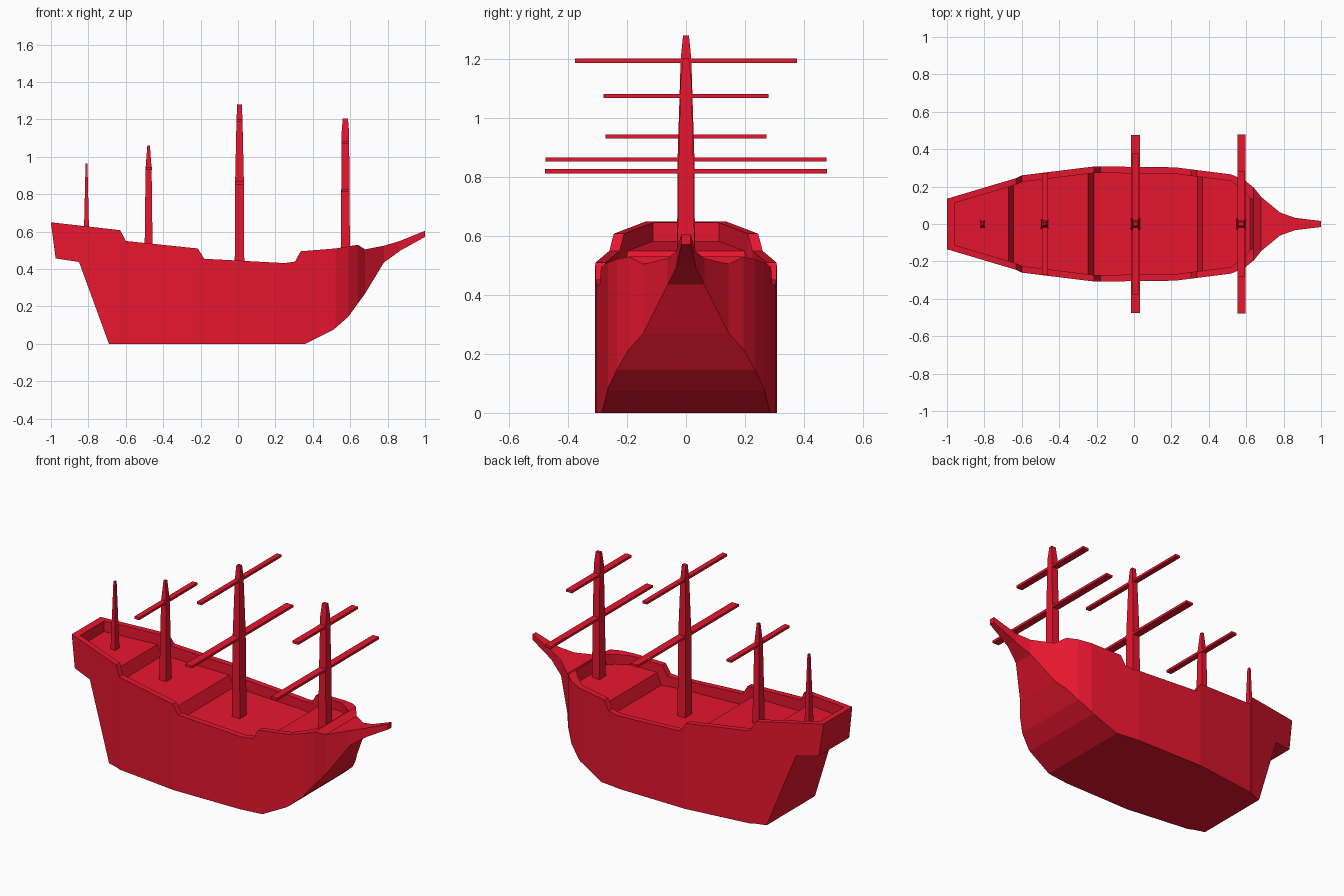
import bpy, bmesh

if "Cube" in bpy.data.objects:
    bpy.data.objects.remove(bpy.data.objects["Cube"])

red = bpy.data.materials.new("red")
red.diffuse_color = (0.8, 0.008, 0.028, 1)
red.use_nodes = True
red.node_tree.nodes["Principled BSDF"].inputs["Base Color"].default_value = red.diffuse_color


def make_object(name, bm):
    bmesh.ops.remove_doubles(bm, verts=bm.verts, dist=1e-5)
    bmesh.ops.recalc_face_normals(bm, faces=bm.faces)
    mesh = bpy.data.meshes.new(name)
    bm.to_mesh(mesh)
    bm.free()
    mesh.materials.append(red)
    obj = bpy.data.objects.new(name, mesh)
    bpy.context.collection.objects.link(obj)
    return obj


def at(profile, x):
    """Linear interpolation along a list of (x, value) points."""
    if x <= profile[0][0]:
        return profile[0][1]
    for (x0, v0), (x1, v1) in zip(profile, profile[1:]):
        if x <= x1:
            return v0 + (v1 - v0) * (x - x0) / (x1 - x0)
    return profile[-1][1]


def loft(name, rings):
    bm = bmesh.new()
    loops = [[bm.verts.new(p) for p in ring] for ring in rings]
    n = len(loops[0])
    for a, b in zip(loops, loops[1:]):
        for i in range(n):
            j = (i + 1) % n
            bm.faces.new((a[i], a[j], b[j], b[i]))
    bm.faces.new(loops[0])
    bm.faces.new(loops[-1])
    return make_object(name, bm)


# Hull profiles along x: half width, rail height, keel height, deck height
width = [(-1, .135), (-.63, .245), (-.6, .26), (-.21, .308), (.22, .303),
         (.52, .265), (.59, .235), (.64, .195), (.68, .145), (.78, .062),
         (.86, .033), (1, .016)]
rail = [(-1, .65), (-.63, .608), (-.6, .55), (-.215, .51), (-.18, .455),
        (.25, .432), (.305, .44), (.335, .495), (.52, .51), (.64, .53),
        (.68, .505), (.78, .525), (.86, .548), (1, .605)]
keel = [(-1, .645), (-.975, .457), (-.85, .438), (-.69, 0), (.36, 0),
        (.51, .075), (.59, .145), (.68, .27), (.78, .435), (.87, .5), (1, .572)]
deck = [(-.96, .582), (-.67, .55), (-.645, .485), (-.245, .455), (-.215, .39),
        (.34, .375), (.365, .445), (.62, .465)]
inset = [(-1, .035), (.52, .035), (.62, .07), (.64, .07), (.68, .06), (.78, .03), (1, .008)]

xs = sorted({x for p in (width, rail, keel, deck) for x, _ in p} | {-.9601, .635})
rings = []
for x in xs:
    w, top, low = at(width, x), at(rail, x), at(keel, x)
    inner = w - at(inset, x)
    floor = at(deck, x) if -.96 <= x <= .62 else top
    half = [(w, low), (w, top), (inner, top), (inner, floor)]
    rings.append([(x, y, z) for y, z in half] +
                 [(x, -y, z) for y, z in reversed(half)])
loft("hull", rings)


# Tapered square masts: levels are (z, half x, half y)
def mast(name, x, levels):
    loft(name, [[(x - a, -b, z), (x + a, -b, z), (x + a, b, z), (x - a, b, z)]
                for z, a, b in levels])


mast("main_mast", .008, [(.36, .026, .032), (.88, .023, .028), (1.2, .016, .018), (1.28, .012, .01)])
mast("fore_mast", .574, [(.44, .025, .03), (.82, .022, .026), (1.13, .02, .018), (1.205, .014, .01)])
mast("mizzen_mast", -.478, [(.45, .022, .028), (.94, .016, .018), (1.06, .007, .008)])
mast("stern_mast", -.81, [(.54, .015, .022), (.965, .005, .008)])


# Yards crossing the masts
def yard(name, x, z, half_length, half_width):
    h = .007
    loft(name, [[(x - half_width, y, z - h), (x + half_width, y, z - h),
                 (x + half_width, y, z + h), (x - half_width, y, z + h)]
                for y in (-half_length, half_length)])


yard("main_lower_yard", .008, .86, .476, .023)
yard("main_upper_yard", .008, 1.195, .377, .015)
yard("fore_lower_yard", .574, .82, .478, .021)
yard("fore_upper_yard", .574, 1.075, .28, .02)
yard("mizzen_yard", -.475, .938, .274, .016)
